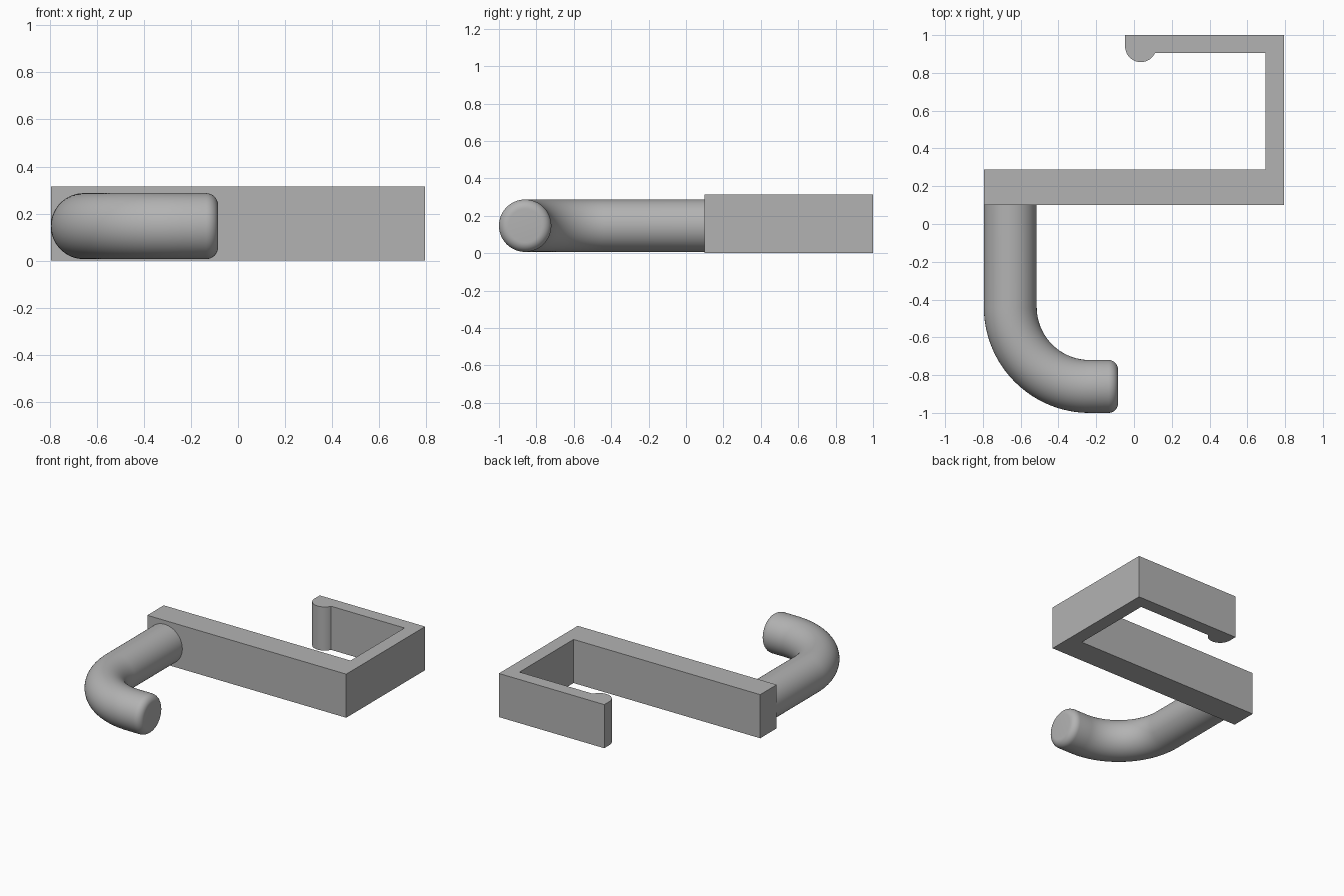
import bpy, bmesh, math
from mathutils import Vector

if "Cube" in bpy.data.objects:
    bpy.data.objects.remove(bpy.data.objects["Cube"])

grey = bpy.data.materials.new("plain grey")
grey.diffuse_color = (0.45, 0.45, 0.45, 1)
grey.use_nodes = True
grey.node_tree.nodes["Principled BSDF"].inputs["Base Color"].default_value = grey.diffuse_color


def finish(name, bm):
    bmesh.ops.recalc_face_normals(bm, faces=bm.faces)
    mesh = bpy.data.meshes.new(name)
    bm.to_mesh(mesh)
    bm.free()
    mesh.materials.append(grey)
    obj = bpy.data.objects.new(name, mesh)
    bpy.context.collection.objects.link(obj)
    bpy.ops.object.select_all(action='DESELECT')
    obj.select_set(True)
    bpy.context.view_layer.objects.active = obj
    bpy.ops.object.shade_smooth_by_angle(angle=math.radians(30))
    return obj


# Clip bracket: flat profile with a rounded bead at the free end, extruded upward
HEIGHT = 0.315
profile = [(-0.795, 0.10), (0.795, 0.10), (0.795, 1.0), (-0.047, 1.0)]
bead_x, bead_y, bead_r = 0.036, 0.94, 0.083
for i in range(25):
    a = math.radians(180 + 155 * i / 24)
    profile.append((bead_x + bead_r * math.cos(a), bead_y + bead_r * math.sin(a)))
profile += [(0.697, 0.905), (0.697, 0.288), (-0.795, 0.288)]
bm = bmesh.new()
base = bm.faces.new([bm.verts.new((x, y, 0)) for x, y in profile])
top = bmesh.ops.extrude_face_region(bm, geom=[base])["geom"]
bmesh.ops.translate(bm, vec=(0, 0, HEIGHT),
                    verts=[v for v in top if isinstance(v, bmesh.types.BMVert)])
finish("clip_bracket", bm)

# Bent round hook: rings of (centre x, centre y, heading, radius) along the path
R, BEND, Z, FILLET, SIDES = 0.14, 0.42, 0.147, 0.05, 64
cx, cy, tip = -0.235, -0.44, -0.085
rings = [(cx - BEND, 0.10, -math.pi / 2, R)]
for i in range(33):
    a = math.pi + math.pi / 2 * i / 32
    rings.append((cx + BEND * math.cos(a), cy + BEND * math.sin(a), a + math.pi / 2, R))
for i in range(9):
    a = math.pi / 2 * i / 8
    rings.append((tip - FILLET + FILLET * math.sin(a), cy - BEND, 0,
                  R - FILLET + FILLET * math.cos(a)))
bm = bmesh.new()
loops = []
for x, y, heading, r in rings:
    side = Vector((-math.sin(heading), math.cos(heading), 0))
    loops.append([bm.verts.new(Vector((x, y, Z))
                               + side * r * math.cos(2 * math.pi * k / SIDES)
                               + Vector((0, 0, r * math.sin(2 * math.pi * k / SIDES))))
                  for k in range(SIDES)])
for a, b in zip(loops, loops[1:]):
    for k in range(SIDES):
        n = (k + 1) % SIDES
        bm.faces.new((a[k], a[n], b[n], b[k]))
bm.faces.new(loops[0])
bm.faces.new(loops[-1])
finish("bent_hook", bm)
